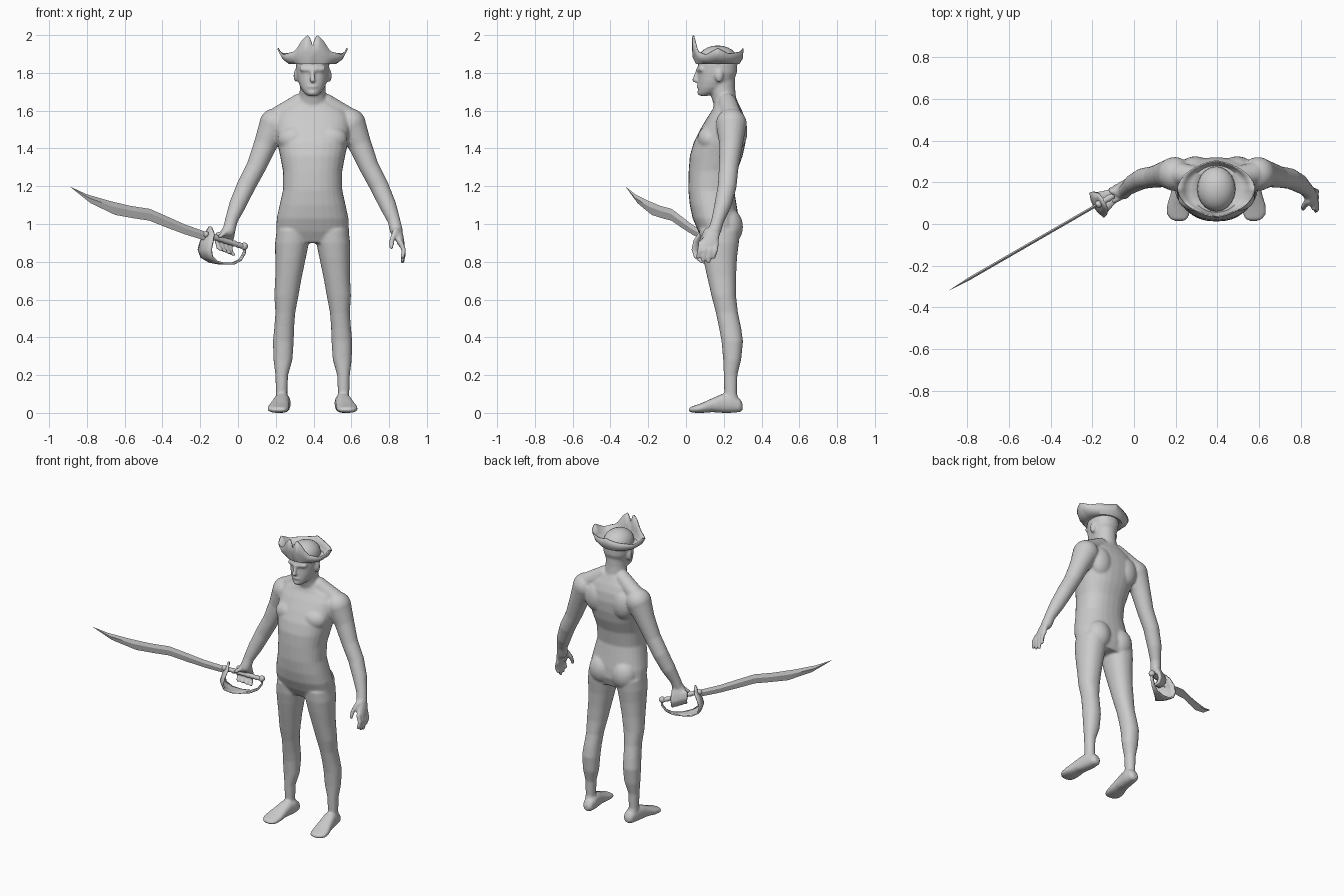
import bpy, bmesh, math
from mathutils import Vector as V

if "Cube" in bpy.data.objects:
    bpy.data.objects.remove(bpy.data.objects["Cube"])

CX = 0.395                      # centre line of the figure
grey = bpy.data.materials.new("grey clay")
grey.diffuse_color = (0.6, 0.6, 0.6, 1)
grey.use_nodes = True
grey.node_tree.nodes["Principled BSDF"].inputs["Base Color"].default_value = grey.diffuse_color


def finish(bm, name, angle=40):
    bmesh.ops.recalc_face_normals(bm, faces=bm.faces)
    me = bpy.data.meshes.new(name)
    bm.to_mesh(me)
    bm.free()
    ob = bpy.data.objects.new(name, me)
    bpy.context.collection.objects.link(ob)
    me.materials.append(grey)
    bpy.ops.object.select_all(action='DESELECT')
    ob.select_set(True)
    bpy.context.view_layer.objects.active = ob
    bpy.ops.object.shade_smooth_by_angle(angle=math.radians(angle))
    return ob


def loft(bm, rings, p=2.0, n=28):
    """Skin closed superellipse rings given as (centre, u axis, v axis)."""
    loops = []
    for c, u, v in rings:
        loop = []
        for i in range(n):
            a = math.tau * i / n
            s, t = math.cos(a), math.sin(a)
            s = math.copysign(abs(s) ** (2 / p), s)
            t = math.copysign(abs(t) ** (2 / p), t)
            loop.append(bm.verts.new(V(c) + V(u) * s + V(v) * t))
        loops.append(loop)
    for a, b in zip(loops, loops[1:]):
        for i in range(n):
            j = (i + 1) % n
            bm.faces.new((a[i], a[j], b[j], b[i]))
    bm.faces.new(loops[0])
    bm.faces.new(loops[-1][::-1])


def stack(bm, rows, p=2.0):
    """Horizontal rings from rows of z, x min, x max, y front, y back."""
    loft(bm, [(((x0 + x1) / 2, (y0 + y1) / 2, z), ((x1 - x0) / 2, 0, 0), (0, (y1 - y0) / 2, 0))
              for z, x0, x1, y0, y1 in rows], p)


def ball(bm, c, r):
    res = bmesh.ops.create_uvsphere(bm, u_segments=20, v_segments=12, radius=1)
    for v in res["verts"]:
        v.co = V(c) + V((v.co.x * r[0], v.co.y * r[1], v.co.z * r[2]))


def tube(bm, pts, n=14):
    """Round tube through (x, y, z, radius) points with ball ends."""
    P = [V(q[:3]) for q in pts]
    rings = []
    for i, q in enumerate(pts):
        t = (P[min(i + 1, len(P) - 1)] - P[max(i - 1, 0)]).normalized()
        u = t.cross(V((0.3, 1, 0.1))).normalized()
        rings.append((P[i], u * q[3], t.cross(u) * q[3]))
    loft(bm, rings, 2, n)
    for q in (pts[0], pts[-1]):
        ball(bm, q[:3], (q[3],) * 3)


# ---- body: torso, limbs and head fused into one skin ----
bm = bmesh.new()
torso = [(.90, .17, .10, .265), (.96, .193, .065, .285), (1.03, .19, .035, .28), (1.10, .175, .02, .268),
         (1.18, .157, .012, .255), (1.28, .157, .014, .27), (1.36, .172, .02, .30), (1.43, .188, .04, .315),
         (1.50, .198, .075, .32), (1.56, .195, .11, .312), (1.605, .165, .14, .295), (1.635, .11, .15, .28),
         (1.66, .076, .15, .268)]
stack(bm, [(z, CX - w, CX + w, a, b) for z, w, a, b in torso], 2.3)
neck = [(1.62, .085, .15, .28), (1.67, .07, .135, .265), (1.72, .068, .12, .26), (1.78, .068, .12, .26)]
stack(bm, [(z, CX - w, CX + w, a, b) for z, w, a, b in neck])
head = [(1.678, .025, .075, .115), (1.695, .045, .066, .16), (1.72, .063, .064, .21), (1.755, .077, .064, .25),
        (1.80, .086, .066, .27), (1.85, .089, .064, .272), (1.89, .08, .08, .26), (1.92, .05, .12, .22)]
stack(bm, [(z, CX - w, CX + w, a, b) for z, w, a, b in head], 2.2)
# face: nose, brow, lips, chin
tube(bm, [(CX, .064, 1.812, .010), (CX, .052, 1.785, .011), (CX, .047, 1.762, .015)])
tube(bm, [(CX - .055, .082, 1.82, .014), (CX, .064, 1.815, .013), (CX + .055, .082, 1.82, .014)])
ball(bm, (CX, .066, 1.728), (.026, .010, .009))
ball(bm, (CX, .077, 1.695), (.026, .018, .016))

leg = [(.05, .13, .195, .20, .285), (.10, .134, .194, .203, .27), (.20, .13, .197, .2, .272),
       (.28, .107, .207, .197, .292), (.38, .10, .21, .188, .302), (.45, .098, .203, .175, .292),
       (.53, .092, .197, .158, .275), (.62, .075, .203, .135, .265), (.72, .057, .198, .112, .265),
       (.82, .036, .198, .09, .27), (.90, .02, .199, .075, .28), (.97, .02, .19, .07, .285)]
foot = [(.30, .155, .018, .015, .05), (.285, .155, .034, .004, .075), (.24, .158, .042, 0, .1),
        (.19, .165, .044, 0, .1), (.14, .172, .049, .004, .078), (.09, .18, .057, 0, .055),
        (.05, .183, .056, 0, .04), (.025, .18, .043, .003, .032), (.015, .178, .025, .008, .022)]
arm = [(.2, .24, 1.53, .082), (.25, .238, 1.42, .062), (.30, .226, 1.3, .052), (.353, .218, 1.2, .050),
       (.398, .195, 1.1, .045), (.43, .168, 1.02, .034), (.443, .152, .965, .034)]
for m in (-1, 1):
    X = lambda d: CX + m * d
    stack(bm, [(z, min(X(a), X(b)), max(X(a), X(b)), f, k) for z, a, b, f, k in leg], 2.2)
    loft(bm, [((X(d), y, (lo + hi) / 2), (w, 0, 0), (0, 0, (hi - lo) / 2)) for y, d, w, lo, hi in foot], 2.4)
    tube(bm, [(X(d), y, z, r) for d, y, z, r in arm], 20)
    ball(bm, (X(.085), .222, .985), (.085, .08, .1))       # buttock
    ball(bm, (X(.095), .125, 1.45), (.09, .065, .07))      # chest muscle
    ball(bm, (X(.10), .265, 1.49), (.08, .06, .1))         # shoulder blade
    tube(bm, [(X(.07), .22, 1.64, .05), (X(.17), .24, 1.575, .055)])
    ball(bm, (X(.09), .175, 1.785), (.011, .022, .034))    # ear

# relaxed left hand
loft(bm, [((.836, .15, .99), (.026, 0, 0), (0, .035, .01)), ((.85, .135, .94), (.025, 0, 0), (0, .046, .01)),
          ((.865, .12, .89), (.018, 0, 0), (0, .05, .01))], 2.3)
for i, end in enumerate((.825, .808, .80, .825)):
    y = .078 + i * .028
    tube(bm, [(.862, y, .90, .014), (.878, y - .006, .86, .013), (.872, y - .015, end, .011)])
tube(bm, [(.835, .11, .96, .018), (.815, .085, .915, .014), (.812, .072, .875, .011)])

# gripping right hand, fingers wrapped behind and under the sword handle
D = V((.866, .5, 0))            # direction from blade to pommel
N = V((.5, -.866, 0))           # front side of the sword
G = V((-.06, .16, .912))        # middle of the grip


def around(t, side, up, r):
    q = G + D * t + N * side + V((0, 0, up - .33 * t))
    return (*q, r)


loft(bm, [((-.047, .152, .985), D * .032, N * .026), ((-.06, .165, .94), D * .048, N * .027),
          (G - N * .018, D * .048, N * .02)], 2.3)
for i in range(4):
    t = -.042 + i * .027
    tube(bm, [around(t, -.02, .02, .014), around(t, -.03, -.015, .013), around(t, -.018, -.05, .012),
              around(t, .008, -.06, .011)])
tube(bm, [around(.01, .01, .05, .017), around(-.03, .028, .03, .014), around(-.055, .026, .005, .012)])

body = finish(bm, "body", 180)
rm = body.modifiers.new("fuse", 'REMESH')
rm.mode = 'VOXEL'
rm.voxel_size = .0075
rm.use_smooth_shade = True
sm = body.modifiers.new("soften", 'SMOOTH')
sm.factor = .5
sm.iterations = 5

# ---- hat: domed crown and turned-up brim with a notched front ----
HY = .168
bm = bmesh.new()
ball(bm, (CX, HY, 1.865), (.092, .108, .08))
finish(bm, "hat_crown")

rim = [(0, 1.942), (13, 2.003), (24, 1.978), (38, 1.915), (62, 1.898), (90, 1.932),
       (116, 1.903), (150, 1.912), (180, 1.93)]


def rim_height(d):
    for (a, za), (b, zb) in zip(rim, rim[1:]):
        if a <= d <= b:
            return za + (zb - za) * (d - a) / (b - a)


bm = bmesh.new()
n = 72
cols = []
for i in range(n):
    a = math.tau * i / n
    s, c = math.sin(a), -math.cos(a)        # starts at the front
    z = rim_height(min(math.degrees(a), 360 - math.degrees(a)))
    low = V((CX + .122 * s, HY + .112 * c, 1.853))
    top = V((CX + .18 * math.copysign(abs(s) ** 1.4, s), HY + .13 * c, z))
    mid = low.lerp(top, .45) + V((s * .006, c * .006, -.008))
    cols.append([bm.verts.new(q) for q in (V((CX + .08 * s, HY + .09 * c, 1.86)), low, mid, top)])
for i in range(n):
    a, b = cols[i], cols[(i + 1) % n]
    for k in range(3):
        bm.faces.new((a[k], b[k], b[k + 1], a[k + 1]))
brim = finish(bm, "hat_brim", 50)
brim.modifiers.new("thickness", 'SOLIDIFY').thickness = .007

# ---- sword: everything lies in one upright plane ----
plane_y = lambda x: (x + .89) * .577 - .32
SP = lambda x, z: V((x, plane_y(x), z))
blade_top = [(-.166, .957), (-.28, .997), (-.38, 1.042), (-.467, 1.08), (-.57, 1.096), (-.68, 1.122), (-.80, 1.157)]
blade_low = [(-.166, .91), (-.28, .945), (-.38, .982), (-.47, 1.018), (-.55, 1.03), (-.65, 1.048), (-.78, 1.11)]
bm = bmesh.new()
rows = []
for (xa, za), (xb, zb) in zip(blade_top, blade_low):
    a, b = SP(xa, za), SP(xb, zb)
    m = a.lerp(b, .4)
    rows.append([bm.verts.new(q) for q in (a, m + N * .007, b, m - N * .007)])
tip = bm.verts.new(SP(-.89, 1.198))
for a, b in zip(rows, rows[1:]):
    for k in range(4):
        bm.faces.new((a[k], a[(k + 1) % 4], b[(k + 1) % 4], b[k]))
for k in range(4):
    bm.faces.new((rows[-1][k], rows[-1][(k + 1) % 4], tip))
bm.faces.new(rows[0])
finish(bm, "sword_blade", 20)

bm = bmesh.new()                # ribbed grip with pommel
steps = 16
tube(bm, [(*SP(-.17 + .2 * i / steps, .945 - .065 * i / steps), .013 if i % 2 else .017) for i in range(steps + 1)])
ball(bm, SP(.033, .882), (.02, .02, .02))
finish(bm, "sword_grip")

# curved guard plate narrowing into the knuckle bow
guard = [(-.148, .985, .012), (-.158, .95, .045), (-.178, .91, .065), (-.19, .865, .068), (-.178, .825, .06),
         (-.14, .80, .045), (-.09, .79, .028), (-.03, .79, .014), (.01, .81, .01), (.032, .845, .009), (.035, .885, .009)]
bm = bmesh.new()
rows = []
for x, z, w in guard:
    rows.append([bm.verts.new(SP(x, z) + N * w * k + D * w * .25 * k * k) for k in (-1, -.5, 0, .5, 1)])
for a, b in zip(rows, rows[1:]):
    for k in range(4):
        bm.faces.new((a[k], a[k + 1], b[k + 1], b[k]))
g = finish(bm, "sword_guard", 50)
so = g.modifiers.new("thickness", 'SOLIDIFY')
so.thickness = .01
so.offset = 0
